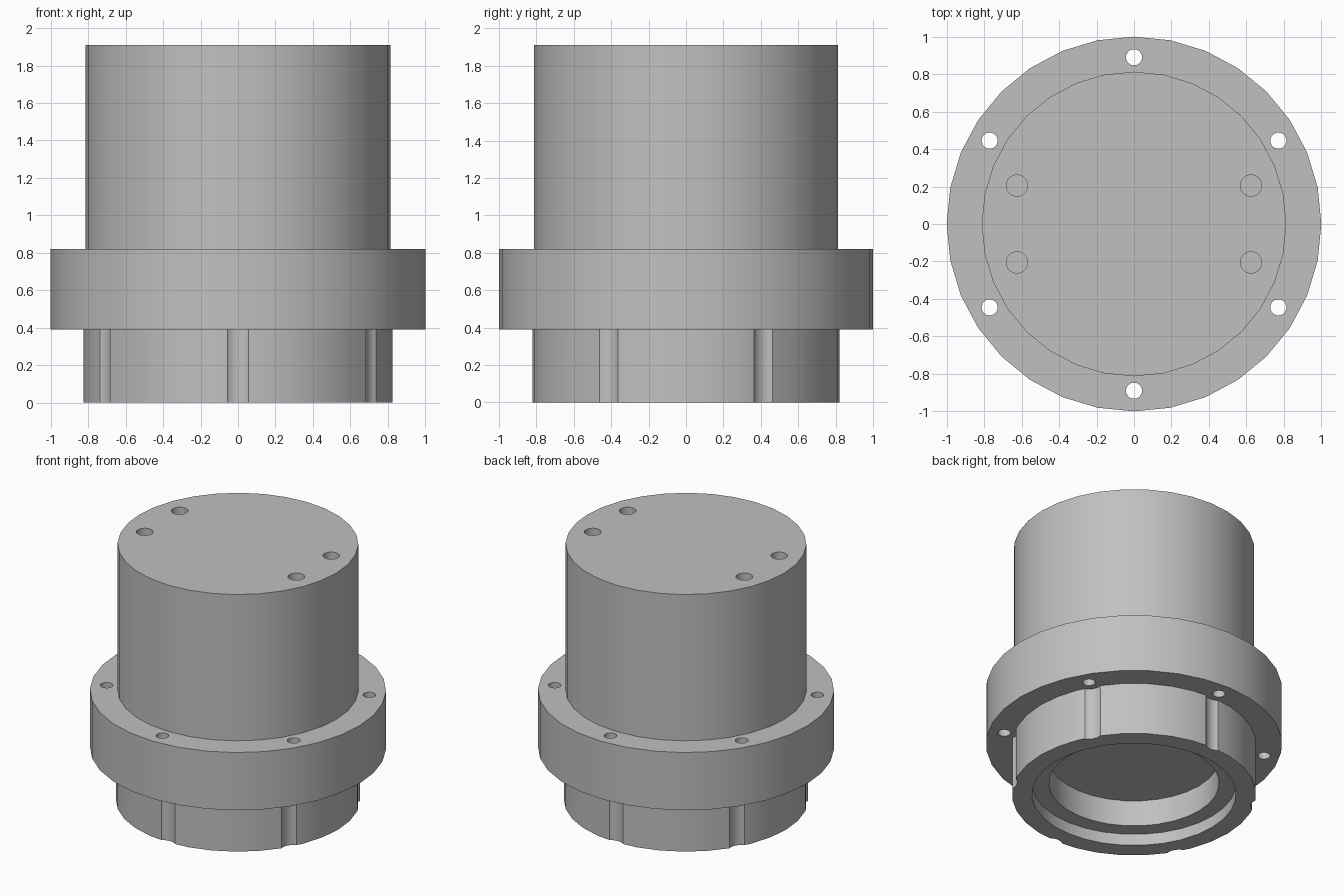
import bpy
import bmesh
import math
from mathutils import Matrix, Vector

cube = bpy.data.objects.get("Cube")
if cube:
    bpy.data.objects.remove(cube)

SIDES = 32
grey = bpy.data.materials.new("machined grey")
grey.use_nodes = True
COLOR = (0.53, 0.53, 0.53, 1)
grey.diffuse_color = COLOR
grey.node_tree.nodes["Principled BSDF"].inputs["Base Color"].default_value = COLOR


def add_object(name, bm):
    mesh = bpy.data.meshes.new(name)
    bmesh.ops.recalc_face_normals(bm, faces=bm.faces)
    bm.to_mesh(mesh)
    bm.free()
    mesh.materials.append(grey)
    obj = bpy.data.objects.new(name, mesh)
    bpy.context.collection.objects.link(obj)
    return obj


def lathe(name, profile):
    """Spin a radius/height profile that starts and ends on the axis."""
    bm = bmesh.new()
    rings = []
    for r, z in profile:
        rings.append([bm.verts.new((r * math.cos(a), r * math.sin(a), z))
                      for a in (math.tau * i / SIDES for i in range(SIDES))])
    for low, high in zip(rings, rings[1:]):
        for i in range(SIDES):
            j = (i + 1) % SIDES
            bm.faces.new((low[i], low[j], high[j], high[i]))
    bm.faces.new(rings[0])
    bm.faces.new(rings[-1])
    return add_object(name, bm)


def cutter(name, centres, radius, bottom, top, sides=24):
    """Upright cylinders gathered in one cutting object."""
    bm = bmesh.new()
    for x, y in centres:
        bmesh.ops.create_cone(
            bm, cap_ends=True, segments=sides, radius1=radius, radius2=radius,
            depth=top - bottom,
            matrix=Matrix.Translation(Vector((x, y, (bottom + top) / 2))))
    obj = add_object(name, bm)
    obj.hide_render = True
    return obj


# Turned housing: stepped socket underneath, collar, flange and barrel
housing = lathe("flanged_housing", [
    (0.575, 0.28), (0.575, 0.086), (0.69, 0.086), (0.69, 0),
    (0.825, 0), (0.825, 0.39), (1, 0.39), (1, 0.82),
    (0.813, 0.82), (0.813, 1.91)])

# Bolt circle on the flange, with matching relief grooves down the collar
bolts = [(0.89 * math.cos(a), 0.89 * math.sin(a))
         for a in (math.radians(30 + 60 * i) for i in range(6))]
corners = [(sx * 0.625, sy * 0.205) for sx in (-1, 1) for sy in (-1, 1)]
cutters = [
    cutter("collar_grooves", bolts, 0.09, -0.1, 0.39),
    cutter("flange_bolt_holes", bolts, 0.043, 0.3, 0.9),
    cutter("top_blind_holes", corners, 0.057, 1.6, 2.0),
]

bpy.ops.object.select_all(action='DESELECT')
bpy.context.view_layer.objects.active = housing
housing.select_set(True)
for tool in cutters:
    mod = housing.modifiers.new(tool.name, 'BOOLEAN')
    mod.operation = 'DIFFERENCE'
    mod.solver = 'EXACT'
    mod.object = tool
    bpy.ops.object.modifier_apply(modifier=mod.name)
for tool in cutters:
    bpy.data.objects.remove(tool)

bpy.ops.object.shade_smooth_by_angle(angle=math.radians(30))
